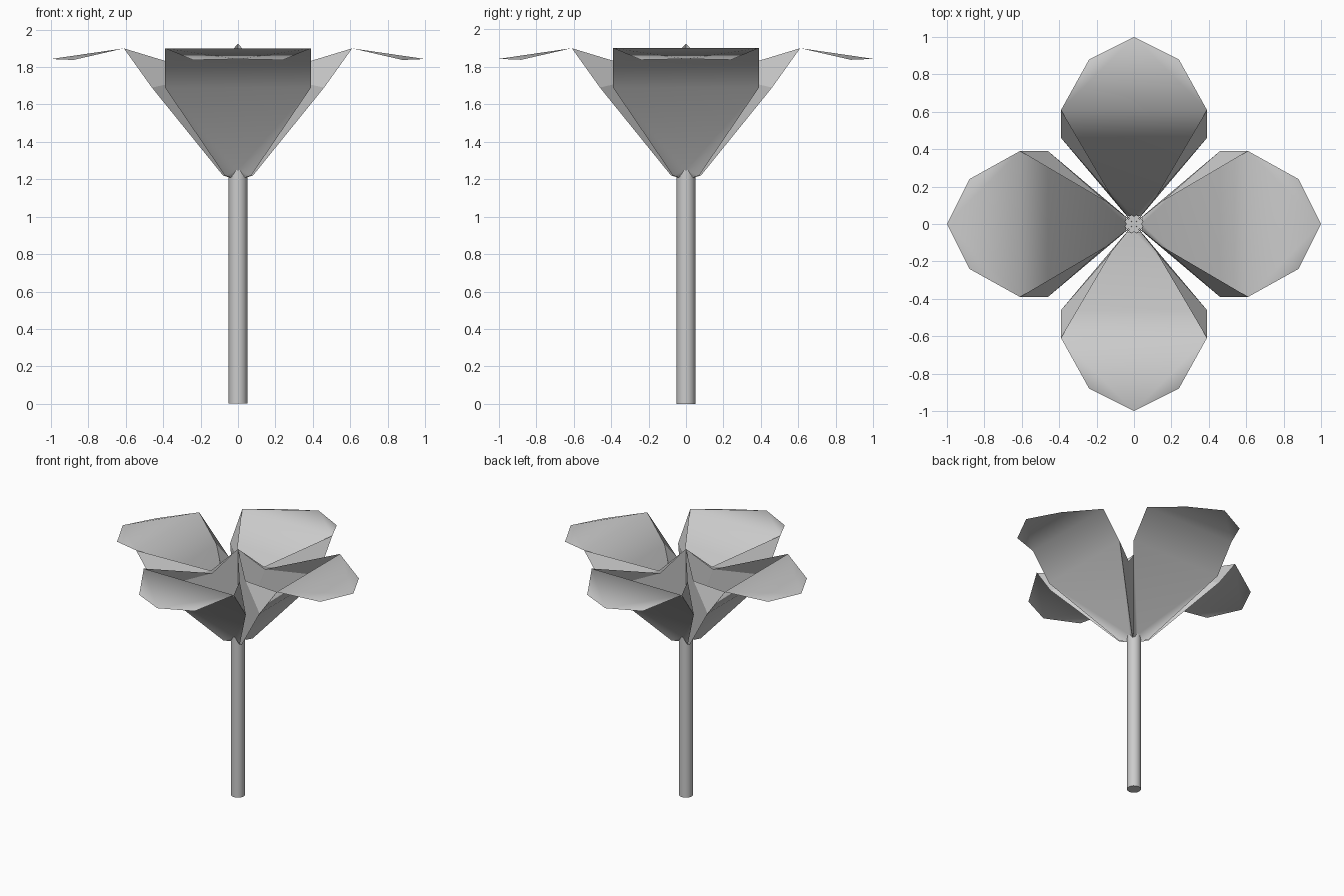
import bpy, bmesh
from math import pi
from mathutils import Matrix

if "Cube" in bpy.data.objects:
    bpy.data.objects.remove(bpy.data.objects["Cube"])


def finish(bm, name):
    me = bpy.data.meshes.new(name)
    bm.to_mesh(me)
    bm.free()
    ob = bpy.data.objects.new(name, me)
    bpy.context.collection.objects.link(ob)
    return ob


# stem
bm = bmesh.new()
bmesh.ops.create_cone(bm, cap_ends=True, segments=16, radius1=0.05, radius2=0.05,
                      depth=1.25, matrix=Matrix.Translation((0, 0, 0.625)))
for f in bm.faces:
    f.smooth = len(f.verts) == 4
finish(bm, "stem")

# one half of a petal pointing along +y; "m" points lie on the centre line
HALF = {
    "base": (0.04, 0.045, 1.21), "hip": (0.07, 0.08, 1.22),
    "corner": (0.39, 0.46, 1.69), "rim": (0.39, 0.61, 1.90),
    "tipside": (0.24, 0.88, 1.838), "dip": (0.12, 0.15, 1.76),
}
MID = {
    "m_base": (0, 0.04, 1.25), "m_tip": (0, 1.0, 1.843),
    "m_apex": (0, 0, 1.925), "m_foot": (0, 0, 1.22),
}
# outer skin (smooth) and inward folded flap (flat)
SKIN = [("m_base", "base", "hip"), ("m_base", "hip", "corner"),
        ("rim", "tipside", "m_tip")]
FLAP = [("base", "corner", "hip"), ("base", "dip", "corner"),
        ("corner", "dip", "rim"), ("base", "m_foot", "dip"),
        ("m_foot", "m_apex", "dip")]


def petal(name, angle):
    bm = bmesh.new()
    mid = {k: bm.verts.new(p) for k, p in MID.items()}
    sides = []
    for s in (1, -1):
        v = {k: bm.verts.new((s * x, y, z)) for k, (x, y, z) in HALF.items()}
        v.update(mid)
        sides.append(v)
        for faces, smooth in ((SKIN, True), (FLAP, False)):
            for names in faces:
                order = names if s > 0 else names[::-1]
                bm.faces.new([v[n] for n in order]).smooth = smooth
    r, l = sides
    # broad faces spanning both halves
    for f in ((mid["m_base"], r["corner"], l["corner"]),
              (l["corner"], r["corner"], r["rim"], l["rim"]),
              (l["rim"], r["rim"], mid["m_tip"])):
        bm.faces.new(f).smooth = True
    bmesh.ops.rotate(bm, cent=(0, 0, 0), matrix=Matrix.Rotation(angle, 3, 'Z'), verts=bm.verts)
    return finish(bm, name)


# four petals around the stem
for i, side in enumerate(("back", "left", "front", "right")):
    petal(side + "_petal", i * pi / 2)
